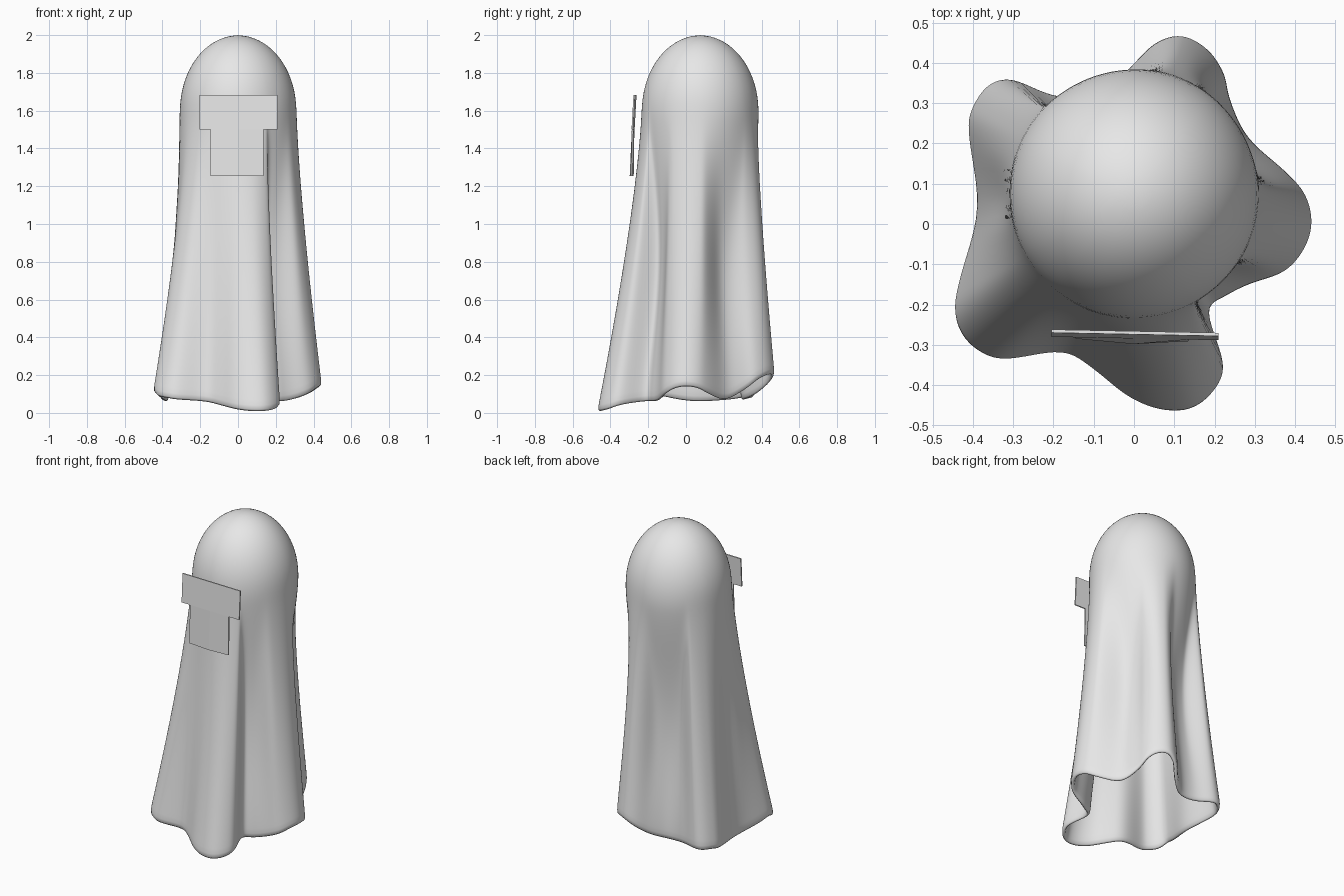
import bpy
import bmesh
from math import sin, cos, pi
from mathutils import Vector

cube = bpy.data.objects.get("Cube")
if cube:
    bpy.data.objects.remove(cube, do_unlink=True)

grey = bpy.data.materials.new("light_grey")
grey.use_nodes = True
grey.diffuse_color = (0.8, 0.8, 0.8, 1)
grey.node_tree.nodes["Principled BSDF"].inputs["Base Color"].default_value = grey.diffuse_color


def finish(name, bm):
    mesh = bpy.data.meshes.new(name)
    bm.to_mesh(mesh)
    bm.free()
    mesh.materials.append(grey)
    for poly in mesh.polygons:
        poly.use_smooth = True
    obj = bpy.data.objects.new(name, mesh)
    bpy.context.collection.objects.link(obj)
    return obj


def smooth_loop(points, steps):
    """Closed Catmull-Rom curve through the points."""
    pts = [Vector(p) for p in points]
    out = []
    for i in range(len(pts)):
        a, b, c, d = (pts[(i + k) % len(pts)] for k in (-1, 0, 1, 2))
        for s in range(steps):
            t = s / steps
            out.append(0.5 * (2 * b + (c - a) * t + (2 * a - 5 * b + 4 * c - d) * t ** 2
                              + (3 * b - a - 3 * c + d) * t ** 3))
    return out


# Wavy hem of the draped cloth, counterclockwise
HEM = [(.445, 0, .14), (.43, .07, .13), (.38, .13, .1), (.285, .215, .07),
       (.24, .31, .12), (.225, .375, .17), (.185, .435, .2), (.12, .47, .2), (.05, .45, .16),
       (-.02, .38, .1), (-.1, .32, .07), (-.2, .32, .07), (-.3, .36, .08),
       (-.36, .35, .08), (-.4, .3, .08), (-.415, .23, .07), (-.39, .04, .06),
       (-.435, -.13, .09), (-.45, -.215, .11), (-.43, -.28, .09), (-.38, -.325, .08),
       (-.315, -.34, .07), (-.18, -.32, .06), (-.1, -.365, .04), (-.02, -.43, .02),
       (.06, -.465, .01), (.14, -.465, .01), (.2, -.42, .02), (.225, -.35, .04),
       (.185, -.22, .06), (.23, -.18, .06), (.29, -.15, .07), (.375, -.12, .1),
       (.425, -.065, .13)]
CENTRE = Vector((0, .075))
HEAD_R, NECK_Z, TOP_Z = .31, 1.6, 2.0
ROWS, DOME_ROWS = 26, 9

# Cloth: folds that fade upward into a round head
bm = bmesh.new()
hem = smooth_loop(HEM, 3)
rings = []
for row in range(ROWS):
    u = row / ROWS
    ring = []
    for p in hem:
        flat = p.xy - CENTRE
        valley = min(1, max(0, (.41 - flat.length) / .09))
        r = HEAD_R + (flat.length - HEAD_R) * (1 - u) ** 1.3
        r -= .065 * valley * sin(pi * u) ** 1.5
        pos = CENTRE + flat.normalized() * r
        ring.append(bm.verts.new((pos.x, pos.y, p.z + (NECK_Z - p.z) * u)))
    rings.append(ring)
for row in range(DOME_ROWS):
    t = row / DOME_ROWS * pi / 2
    ring = []
    for p in hem:
        pos = CENTRE + (p.xy - CENTRE).normalized() * HEAD_R * cos(t)
        ring.append(bm.verts.new((pos.x, pos.y, NECK_Z + (TOP_Z - NECK_Z) * sin(t))))
    rings.append(ring)
n = len(hem)
for low, high in zip(rings, rings[1:]):
    for i in range(n):
        j = (i + 1) % n
        bm.faces.new((low[i], low[j], high[j], high[i]))
tip = bm.verts.new((CENTRE.x, CENTRE.y, TOP_Z))
for i in range(n):
    bm.faces.new((rings[-1][i], rings[-1][(i + 1) % n], tip))
cloth = finish("draped_cloth", bm)
shell = cloth.modifiers.new("thickness", "SOLIDIFY")
shell.thickness = .025
shell.offset = -1
cloth.modifiers.new("rounded_hem", "SUBSURF").levels = 1
cloth.modifiers["rounded_hem"].render_levels = 1

# Face plate: thin T-shaped sheet in front of the head
bm = bmesh.new()
XS = (-.205, -.145, 0, .135, .21)
ZS = (1.255, 1.5, 1.682)
grid = []
for k, z in enumerate(ZS):
    lean = .024 * (ZS[-1] - z) / (ZS[-1] - ZS[0])
    grid.append([bm.verts.new((x, -.27 - lean + .01 * (k == 0) * abs(x) / .14 + (-.02 * x), z))
                 for x in XS])
for k in range(2):
    for i in range(4):
        if k == 1 or i in (1, 2):
            bm.faces.new((grid[k][i], grid[k][i + 1], grid[k + 1][i + 1], grid[k + 1][i]))
bmesh.ops.delete(bm, geom=[v for v in bm.verts if not v.link_faces], context="VERTS")
plate = finish("face_plate", bm)
for poly in plate.data.polygons:
    poly.use_smooth = False
sheet = plate.modifiers.new("thickness", "SOLIDIFY")
sheet.thickness = .008
sheet.offset = 0
